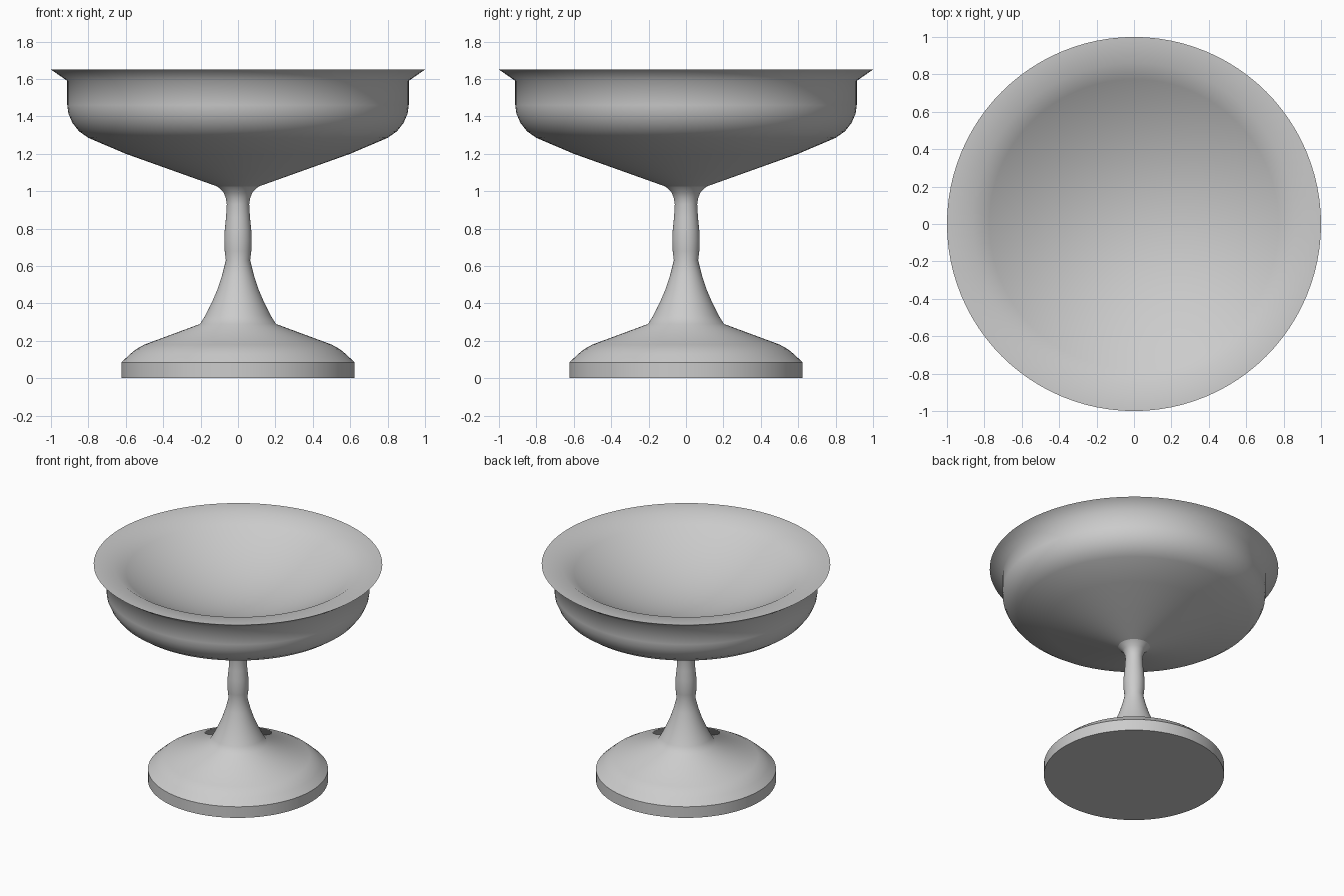
import bpy, bmesh, math

if "Cube" in bpy.data.objects:
    bpy.data.objects.remove(bpy.data.objects["Cube"])

SIDES = 96
grey = bpy.data.materials.new("plain grey")
grey.diffuse_color = (0.6, 0.6, 0.6, 1)
grey.use_nodes = True
grey.node_tree.nodes["Principled BSDF"].inputs["Base Color"].default_value = grey.diffuse_color


def lathe(name, profile, sharp_angle):
    """Spin an (r, z) profile about z; points with r = 0 become poles."""
    bm = bmesh.new()
    rings = []
    for r, z in profile:
        if r == 0:
            rings.append([bm.verts.new((0, 0, z))] * SIDES)
        else:
            rings.append([bm.verts.new((r * math.cos(a), r * math.sin(a), z))
                          for a in (2 * math.pi * i / SIDES for i in range(SIDES))])
    for low, high in zip(rings, rings[1:]):
        for i in range(SIDES):
            j = (i + 1) % SIDES
            corners = dict.fromkeys((low[i], low[j], high[j], high[i]))
            bm.faces.new(list(corners))
    bmesh.ops.recalc_face_normals(bm, faces=bm.faces)
    mesh = bpy.data.meshes.new(name)
    bm.to_mesh(mesh)
    bm.free()
    mesh.materials.append(grey)
    obj = bpy.data.objects.new(name, mesh)
    bpy.context.collection.objects.link(obj)
    bpy.ops.object.select_all(action='DESELECT')
    obj.select_set(True)
    bpy.context.view_layer.objects.active = obj
    bpy.ops.object.shade_smooth_by_angle(angle=math.radians(sharp_angle))


# Foot and stem: flat disc, short wall, domed top, flared skirt, soft knop, slim neck
lathe("foot_and_stem", [
    (0, 0), (0.624, 0), (0.624, 0.085), (0.575, 0.13), (0.545, 0.155), (0.5, 0.18),
    (0.203, 0.29), (0.175, 0.335), (0.14, 0.405), (0.11, 0.475), (0.085, 0.55),
    (0.065, 0.63), (0.071, 0.68), (0.073, 0.74), (0.071, 0.79), (0.064, 0.86),
    (0.06, 0.93), (0.064, 0.96), (0.078, 0.995), (0.11, 1.025)], 41)

# Bowl: conical underside, rounded shoulder, flared lip, shallow dished inside
dish_edge, dish_depth = 0.86, 0.29
dish = [(dish_edge * t, 1.645 - dish_depth * (1 - t * t))
        for t in (1 - i / 10 for i in range(10))]
lathe("bowl", [(0.11, 1.025), (0.6, 1.2), (0.8, 1.285), (0.85, 1.32),
               (0.885, 1.365), (0.907, 1.415), (0.913, 1.46), (0.913, 1.59), (1.0, 1.65)]
      + dish + [(0, 1.645 - dish_depth)], 60)
